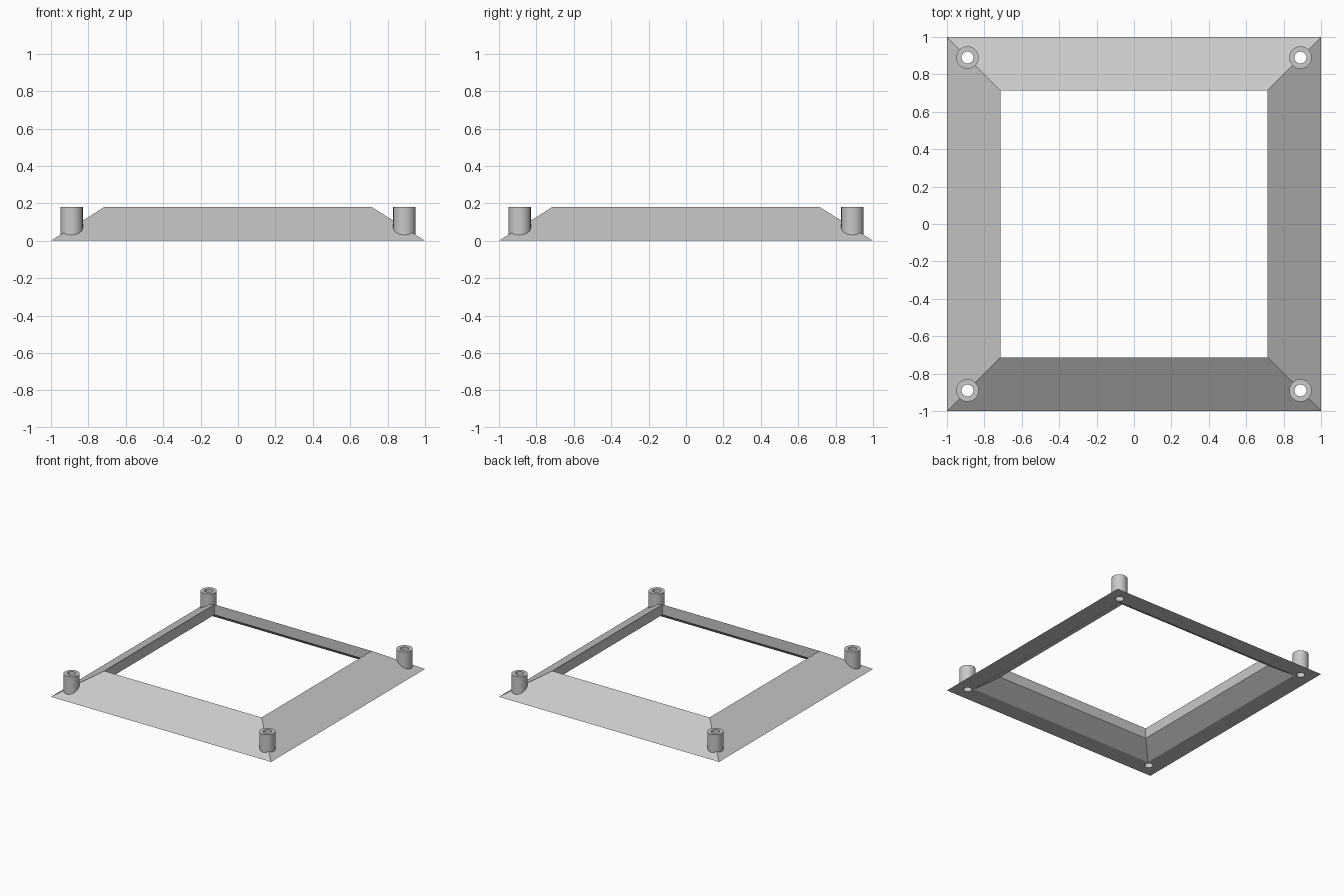
import bpy, bmesh
from math import radians

cube = bpy.data.objects.get("Cube")
if cube:
    bpy.data.objects.remove(cube, do_unlink=True)

HEIGHT = 0.18
POST_POS, POST_RADIUS, HOLE_RADIUS = 0.89, 0.06, 0.032

grey = bpy.data.materials.new("plain grey")
grey.use_nodes = True
colour = (0.58, 0.58, 0.58, 1)
grey.diffuse_color = colour
grey.node_tree.nodes["Principled BSDF"].inputs["Base Color"].default_value = colour


def make_object(name, bm):
    bmesh.ops.recalc_face_normals(bm, faces=bm.faces)
    mesh = bpy.data.meshes.new(name)
    bm.to_mesh(mesh)
    bm.free()
    mesh.materials.append(grey)
    obj = bpy.data.objects.new(name, mesh)
    bpy.context.collection.objects.link(obj)
    return obj


def cylinder(name, x, y, radius, z0, z1):
    bm = bmesh.new()
    made = bmesh.ops.create_cone(bm, cap_ends=True, segments=48,
                                 radius1=radius, radius2=radius, depth=z1 - z0)
    bmesh.ops.translate(bm, verts=made["verts"], vec=(x, y, (z0 + z1) / 2))
    return make_object(name, bm)


def apply_boolean(target, tool, operation):
    mod = target.modifiers.new(operation.title(), 'BOOLEAN')
    mod.operation = operation
    mod.solver = 'EXACT'
    mod.object = tool
    bpy.context.view_layer.objects.active = target
    bpy.ops.object.modifier_apply(modifier=mod.name)
    bpy.data.objects.remove(tool, do_unlink=True)


# Mitred frame: one cross-section carried round a square
profile = [(1, 0), (0.715, HEIGHT), (0.715, 0.095), (0.855, 0)]
corners = [(-1, -1), (1, -1), (1, 1), (-1, 1)]
bm = bmesh.new()
rings = [[bm.verts.new((sx * r, sy * r, z)) for r, z in profile] for sx, sy in corners]
for i, ring in enumerate(rings):
    after = rings[(i + 1) % 4]
    for j in range(4):
        k = (j + 1) % 4
        bm.faces.new((ring[j], after[j], after[k], ring[k]))
frame = make_object("bezel_frame", bm)

# Hollow corner posts, bored right through the frame
for sx, sy in corners:
    x, y = sx * POST_POS, sy * POST_POS
    apply_boolean(frame, cylinder("corner_post", x, y, POST_RADIUS, 0.025, HEIGHT), 'UNION')
    apply_boolean(frame, cylinder("post_bore", x, y, HOLE_RADIUS, -0.1, HEIGHT + 0.1), 'DIFFERENCE')

# Smooth round walls, crisp edges
bpy.ops.object.select_all(action='DESELECT')
frame.select_set(True)
bpy.context.view_layer.objects.active = frame
bpy.ops.object.shade_smooth_by_angle(angle=radians(30))
